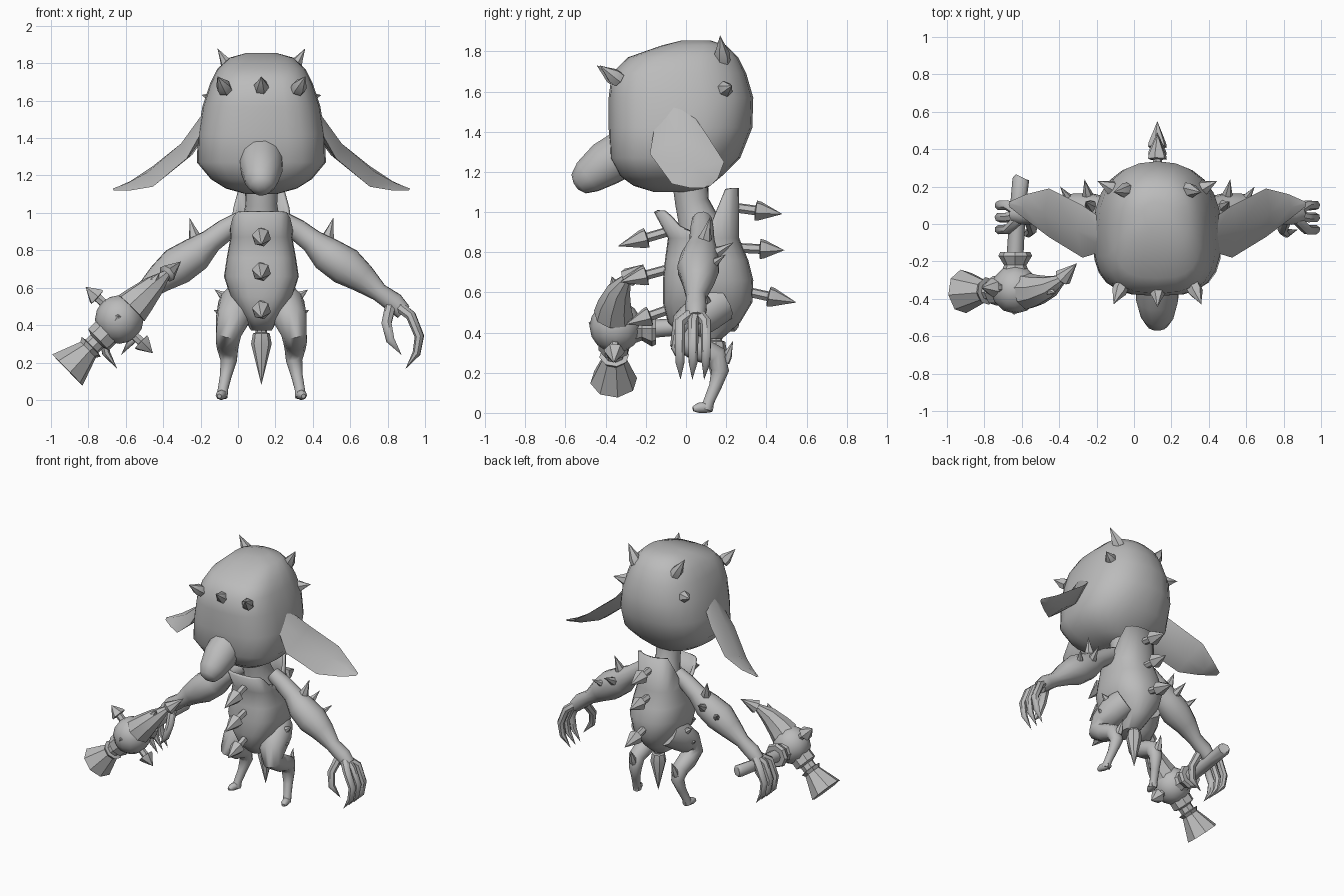
import bpy, bmesh, math
from mathutils import Vector

if "Cube" in bpy.data.objects:
    bpy.data.objects.remove(bpy.data.objects["Cube"], do_unlink=True)

MID = 0.125  # body centre line
grey = bpy.data.materials.new("plain_grey")
grey.use_nodes = True
grey.diffuse_color = (0.5, 0.5, 0.5, 1)
grey.node_tree.nodes["Principled BSDF"].inputs["Base Color"].default_value = (0.5, 0.5, 0.5, 1)


def finish(name, bm, angle=50):
    bmesh.ops.remove_doubles(bm, verts=bm.verts, dist=0.0005)
    bmesh.ops.recalc_face_normals(bm, faces=bm.faces)
    mesh = bpy.data.meshes.new(name)
    bm.to_mesh(mesh)
    bm.free()
    mesh.materials.append(grey)
    ob = bpy.data.objects.new(name, mesh)
    bpy.context.collection.objects.link(ob)
    bpy.ops.object.select_all(action='DESELECT')
    ob.select_set(True)
    bpy.context.view_layer.objects.active = ob
    bpy.ops.object.shade_smooth_by_angle(angle=math.radians(angle))
    return ob


def loft(name, rings, cap_start=True, cap_end=True, angle=50):
    bm = bmesh.new()
    rows = [[bm.verts.new(p) for p in ring] for ring in rings]
    n = len(rows[0])
    for a, b in zip(rows, rows[1:]):
        for i in range(n):
            j = (i + 1) % n
            bm.faces.new((a[i], a[j], b[j], b[i]))
    if cap_start:
        bm.faces.new(rows[0][::-1])
    if cap_end:
        bm.faces.new(rows[-1])
    return finish(name, bm, angle)


def tube(name, path, sides=10, angle=50):
    """Round limb through (x, y, z, radius) points."""
    pts = [Vector(p[:3]) for p in path]
    rings, old, u = [], None, None
    for i, p in enumerate(pts):
        t = (pts[min(i + 1, len(pts) - 1)] - pts[max(i - 1, 0)]).normalized()
        if old is None:
            u = t.orthogonal().normalized()
        else:
            u = old.rotation_difference(t) @ u
        old, v = t, t.cross(u)
        r = max(path[i][3], 0.0001)
        rings.append([p + r * (math.cos(k * math.tau / sides) * u + math.sin(k * math.tau / sides) * v)
                      for k in range(sides)])
    return loft(name, rings, angle=angle)


def spike(name, base, tip, profile, sides=6):
    """Straight spike; profile holds (fraction of length, radius)."""
    a, b = Vector(base), Vector(tip)
    return tube(name, [(*a.lerp(b, f), r) for f, r in profile], sides, 35)


def horn(name, base, tip, r=0.04):
    return spike(name, base, tip, [(-0.2, r), (0.15, r), (0.55, r * 0.5), (1, 0)])


STUD = [(-0.2, 0.025), (0.38, 0.025), (0.4, 0.052), (0.5, 0.048), (1, 0)]


def oval(z, half, front, back, n=24, front_pow=3.0, back_pow=2.3):
    """Rounded cross-section with a squarer front."""
    ring = []
    for i in range(n):
        c, s = math.cos(i * math.tau / n), math.sin(i * math.tau / n)
        e = 2 / (front_pow if s < 0 else back_pow)
        y = (front + back) / 2 + (back - front) / 2 * math.copysign(abs(s) ** e, s)
        ring.append(Vector((MID + half * math.copysign(abs(c) ** e, c), y, z)))
    return ring


# Head
loft("head", [oval(*r) for r in (
    (1.10, .08, -.16, .06), (1.13, .19, -.26, .12), (1.18, .27, -.33, .18),
    (1.27, .345, -.38, .27), (1.42, .34, -.385, .33), (1.57, .315, -.385, .335),
    (1.69, .275, -.37, .30), (1.77, .235, -.29, .26), (1.83, .17, -.12, .20),
    (1.855, .08, -.02, .12))])
tube("nose", [(MID, -.28, 1.31, .12), (MID, -.40, 1.24, .115), (MID, -.49, 1.175, .09),
              (MID, -.535, 1.14, .06), (MID, -.55, 1.13, .02)], 12)

# Neck and chest under the vest
tube("neck", [(MID, .1, .7, .14), (MID, .09, .87, .13), (MID, .06, .96, .10),
              (MID, .03, 1.05, .085), (MID, .02, 1.16, .09)], 14)

# Vest with raised front and back collar flaps
rings = [oval(*r) for r in (
    (.37, .055, -.01, .18), (.45, .10, -.09, .27), (.55, .165, -.115, .33),
    (.66, .20, -.115, .335), (.76, .185, -.105, .31), (.87, .165, -.09, .265))]
rim = oval(.89, .17, -.16, .265)
for p in rim:
    s = (p.y - .0525) / .2125
    lift = min(1, max(0, (abs(s) - .25) / .5))
    p.z += lift * (.11 if s < 0 else .23)
vest = loft("vest", rings + [rim], cap_end=False)
thick = vest.modifiers.new("cloth_thickness", 'SOLIDIFY')
thick.thickness = 0.02

# Studs down the front and back
for i, (y0, z0, y1, z1) in enumerate(((-.10, .90, -.34, .83), (-.11, .71, -.33, .65), (-.10, .51, -.30, .44),
                                      (.26, 1.02, .48, .99), (.29, .82, .49, .81), (.32, .60, .55, .55))):
    spike(f"body_spike_{i}", (MID, y0, z0), (MID, y1, z1), STUD)
horn("brow_horn_middle", (MID, -.36, 1.67), (MID, -.445, 1.73))
tube("tail_spike", [(MID, .15, .43, .035), (MID, .15, .36, .03), (MID, .15, .355, .045),
                    (MID, .15, .30, .055), (MID, .15, .08, 0)], 8, 35)

for side, s in (("left", 1), ("right", -1)):
    def at(d, *rest):
        return (MID + s * d, *rest)

    # Drooping flat ears: front edge, outer face, back edge, inner face
    ear = []
    for d, yf, zf, yb, zb, t in ((.27, -.14, 1.52, .01, 1.52, .03), (.40, -.18, 1.29, .10, 1.39, .03),
                                 (.58, -.07, 1.14, .19, 1.25, .025), (.70, .02, 1.12, .16, 1.17, .015),
                                 (.79, .09, 1.12, .12, 1.13, .005)):
        y, z = (yf + yb) / 2, (zf + zb) / 2
        ear.append([at(d, yf, zf), at(d + t, y, z + t), at(d, yb, zb), at(d - t, y, z - t)])
    loft(side + "_ear", ear, angle=60)

    # Head horns
    horn(side + "_brow_horn", at(.20, -.35, 1.67), at(.235, -.43, 1.73))
    horn(side + "_top_horn", at(.17, .18, 1.77), at(.235, .17, 1.88))
    horn(side + "_back_horn", at(.24, .19, 1.61), at(.32, .23, 1.63))

    # Arm, elbow horns and clawed hand
    tube(side + "_arm", [at(.11, .08, .96, .05), at(.19, .08, .91, .06), at(.27, .08, .85, .065),
                         at(.35, .07, .78, .095), at(.45, .06, .715, .105), at(.54, .06, .65, .08),
                         at(.63, .05, .575, .05), at(.71, .05, .52, .055), at(.76, .05, .47, .045)], 12)
    horn(side + "_elbow_horn_upper", at(.35, .09, .85), at(.385, .12, .975), .035)
    horn(side + "_elbow_horn_back", at(.37, .14, .79), at(.39, .24, .85), .03)
    horn(side + "_elbow_horn_low", at(.47, .13, .74), at(.52, .20, .79), .025)
    for i, y in enumerate((-.03, .035, .10)):
        tube(f"{side}_finger_{i}", [at(.72, .05, .51, .03), at(.80, y, .45, .028), at(.845, y, .34, .026),
                                    at(.83, y, .25, .022), at(.77, y * .9, .165, 0)], 7)
    tube(side + "_thumb", [at(.69, .03, .50, .03), at(.67, -.03, .41, .028),
                           at(.69, -.05, .32, .024), at(.75, -.03, .24, 0)], 7)

    # Crouched leg and foot
    tube(side + "_leg", [at(.09, .17, .55, .10), at(.13, .09, .50, .105), at(.155, .01, .43, .09),
                         at(.175, -.015, .36, .07), at(.18, .06, .32, .065), at(.18, .15, .28, .058),
                         at(.175, .17, .21, .045), at(.19, .145, .13, .032), at(.205, .115, .06, .028),
                         at(.21, .10, .015, .03)], 12)
    tube(side + "_foot", [at(.20, .13, .024, .02), at(.21, .10, .028, .028),
                          at(.22, .06, .025, .025), at(.225, .035, .02, .012)], 8)
    horn(side + "_heel_spur", at(.175, .20, .27), at(.17, .235, .36), .025)
    horn(side + "_hip_horn_upper", at(.18, .10, .54), at(.25, .10, .59), .035)
    horn(side + "_hip_horn_lower", at(.19, .06, .45), at(.255, .07, .48), .035)

# Mace: handle, collar and round head
tube("mace_handle", [(-.60, .25, .45, .035), (-.605, .24, .45, .045), (-.62, .10, .44, .042),
                     (-.635, -.15, .42, .045), (-.635, -.30, .42, .045)], 8)
tube("mace_collar", [(-.635, -.15, .42, .08), (-.635, -.17, .42, .09), (-.635, -.22, .42, .06),
                     (-.635, -.26, .42, .075)], 8, 35)
bm = bmesh.new()
bmesh.ops.create_uvsphere(bm, u_segments=12, v_segments=8, radius=0.13)
bmesh.ops.translate(bm, verts=bm.verts, vec=(-.635, -.35, .43))
finish("mace_ball", bm)

# Flared hammer end
spike("mace_hammer", (-.635, -.355, .43), (-.912, -.36, .16),
      [(.25, .08), (.40, .08), (.43, .05), (.53, .05), (.54, .075), (.6, .06), (1, .118)], 8)

# Barbed pick end
tube("mace_pick", [(-.57, -.36, .49, .10), (-.52, -.355, .54, .085), (-.45, -.335, .61, .06),
                   (-.385, -.295, .67, .025), (-.38, -.285, .675, .05), (-.305, -.21, .74, 0)], 8, 35)
horn("mace_pick_thorn", (-.46, -.35, .62), (-.42, -.37, .68), .035)

# Ball spikes
spike("mace_spike_upper", (-.71, -.34, .51), (-.815, -.34, .605), STUD)
spike("mace_spike_lower", (-.56, -.355, .35), (-.455, -.36, .25), STUD)
horn("mace_spike_front", (-.64, -.46, .44), (-.64, -.485, .45), .03)
